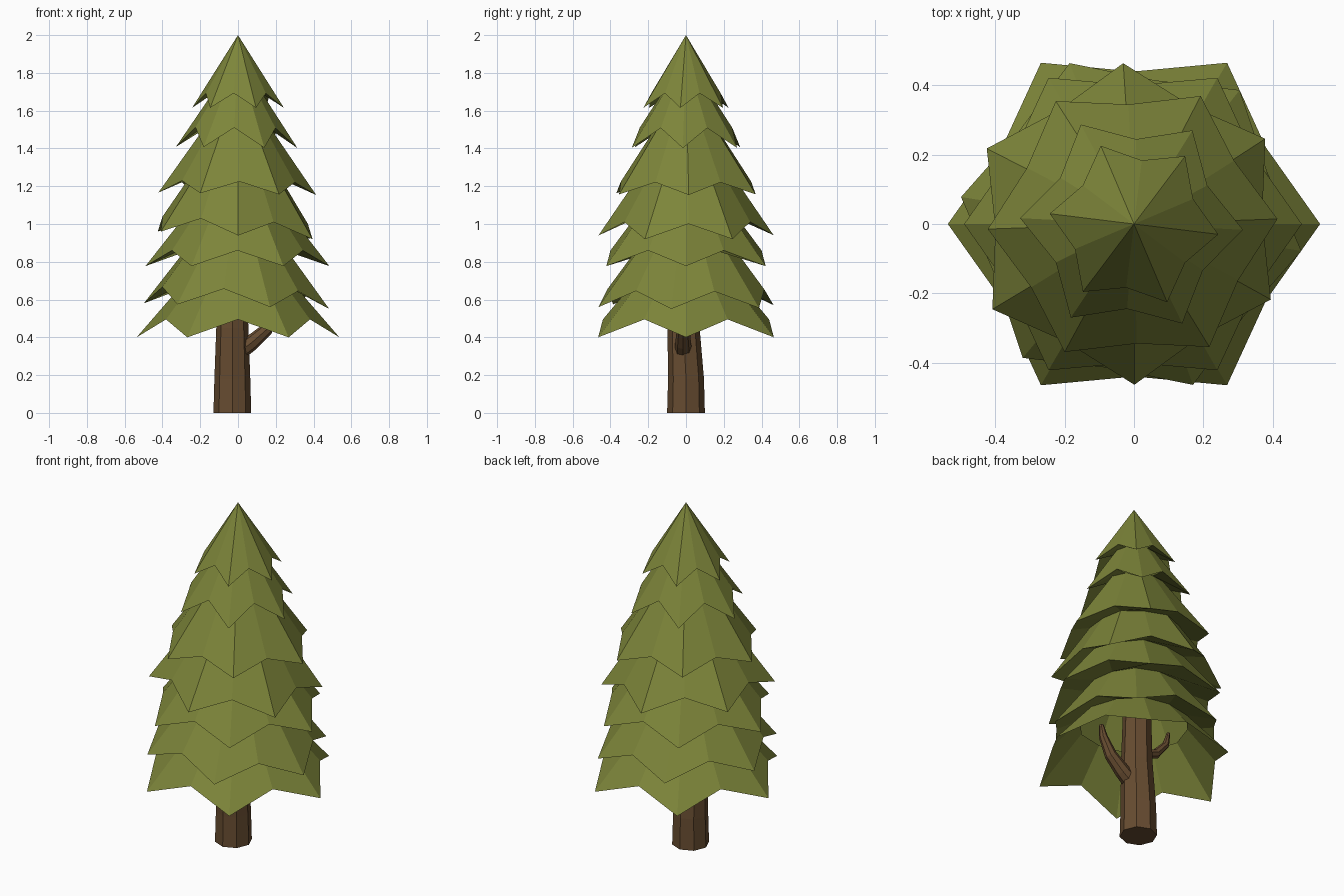
import bpy, bmesh, math
from mathutils import Vector

if "Cube" in bpy.data.objects:
    bpy.data.objects.remove(bpy.data.objects["Cube"])


def material(name, rgb):
    m = bpy.data.materials.new(name)
    m.diffuse_color = (*rgb, 1)
    m.use_nodes = True
    m.node_tree.nodes["Principled BSDF"].inputs["Base Color"].default_value = m.diffuse_color
    return m


GREEN = material("needle green", (0.205, 0.235, 0.042))
BROWN = material("bark brown", (0.135, 0.072, 0.030))


def finish(bm, name, mat):
    mesh = bpy.data.meshes.new(name)
    bm.to_mesh(mesh)
    bm.free()
    mesh.materials.append(mat)
    ob = bpy.data.objects.new(name, mesh)
    bpy.context.collection.objects.link(ob)
    return ob


def bridge(bm, lo, hi):
    n = len(lo)
    for k in range(n):
        j = (k + 1) % n
        bm.faces.new((lo[k], lo[j], hi[j], hi[k]))


def limb(name, pts, sides):
    """Flat-sided tapered tube through (x, y, z, radius) points."""
    bm = bmesh.new()
    rings = []
    for i, p in enumerate(pts):
        a, b = pts[max(i - 1, 0)], pts[min(i + 1, len(pts) - 1)]
        q = Vector((0, 0, 1)).rotation_difference(Vector(b[:3]) - Vector(a[:3]))
        ring = []
        for k in range(sides):
            t = 2 * math.pi * k / sides
            off = q @ Vector((math.cos(t), math.sin(t), 0))
            ring.append(bm.verts.new(Vector(p[:3]) + off * p[3]))
        rings.append(ring)
    for lo, hi in zip(rings, rings[1:]):
        bridge(bm, lo, hi)
    bm.faces.new(rings[0][::-1])
    bm.faces.new(rings[-1])
    return finish(bm, name, BROWN)


def star(bm, r_tip, z_tip, r_notch, z_notch, z_apex, turn, tilt, dx):
    """Six-pointed rim: low outer tips alternate with raised notches."""
    ring = []
    for k in range(12):
        t = math.radians(turn + 30 * k)
        r, z = (r_notch, z_notch) if k % 2 else (r_tip, z_tip)
        x, y = r * math.cos(t), r * math.sin(t)
        ring.append(bm.verts.new((x + dx, y, z + tilt * x)))
    return ring


# trunk and two bare branches
limb("trunk", [(-.03, 0, 0, .1), (-.03, 0, .18, .095),
               (-.03, -.013, .45, .085), (-.03, -.01, .95, .07)], 8)
limb("branch_right", [(0, -.015, .32, .046), (.07, -.015, .37, .042),
                      (.15, -.015, .44, .034), (.2, -.015, .53, .024),
                      (.215, -.015, .6, .012)], 8)
limb("branch_left", [(-.07, 0, .52, .03), (-.15, 0, .55, .026),
                     (-.22, 0, .63, .02), (-.24, 0, .71, .01)], 8)

# foliage, bottom to top:
# tip radius/height, notch radius/height, apex, turn, tilt, shift
TIERS = [
    (.537, .40, .44, .495, 1.02, 0, 0, 0),
    (.497, .565, .42, .655, 1.22, -9, -.03, -.008),
    (.487, .777, .40, .86, 1.40, 0, 0, -.003),
    (.464, .94, .385, 1.02, 1.62, 32, -.05, -.015),
    (.418, 1.16, .345, 1.225, 1.76, 2, -.015, -.004),
    (.322, 1.405, .245, 1.51, 1.89, -3, -.01, -.007),
    (.245, 1.615, .185, 1.692, 2.0, -7, 0, 0),
]

# one hollow stepped skin: each skirt rises to a neck under the next rim
bm = bmesh.new()
rim = star(bm, *TIERS[0])
for tier, above in zip(TIERS, TIERS[1:]):
    apex = Vector((0, 0, tier[4]))
    z_neck = above[3] + 0.02
    neck = [bm.verts.new(v.co.lerp(apex, (z_neck - v.co.z) / (apex.z - v.co.z)))
            for v in rim]
    bridge(bm, rim, neck)
    rim = star(bm, *above)
    s = round((above[5] - tier[5]) / 30)
    bridge(bm, [neck[(k + s) % 12] for k in range(12)], rim)
peak = bm.verts.new((0, 0, TIERS[-1][4]))
for k in range(12):
    bm.faces.new((rim[k], rim[(k + 1) % 12], peak))
finish(bm, "foliage", GREEN)
